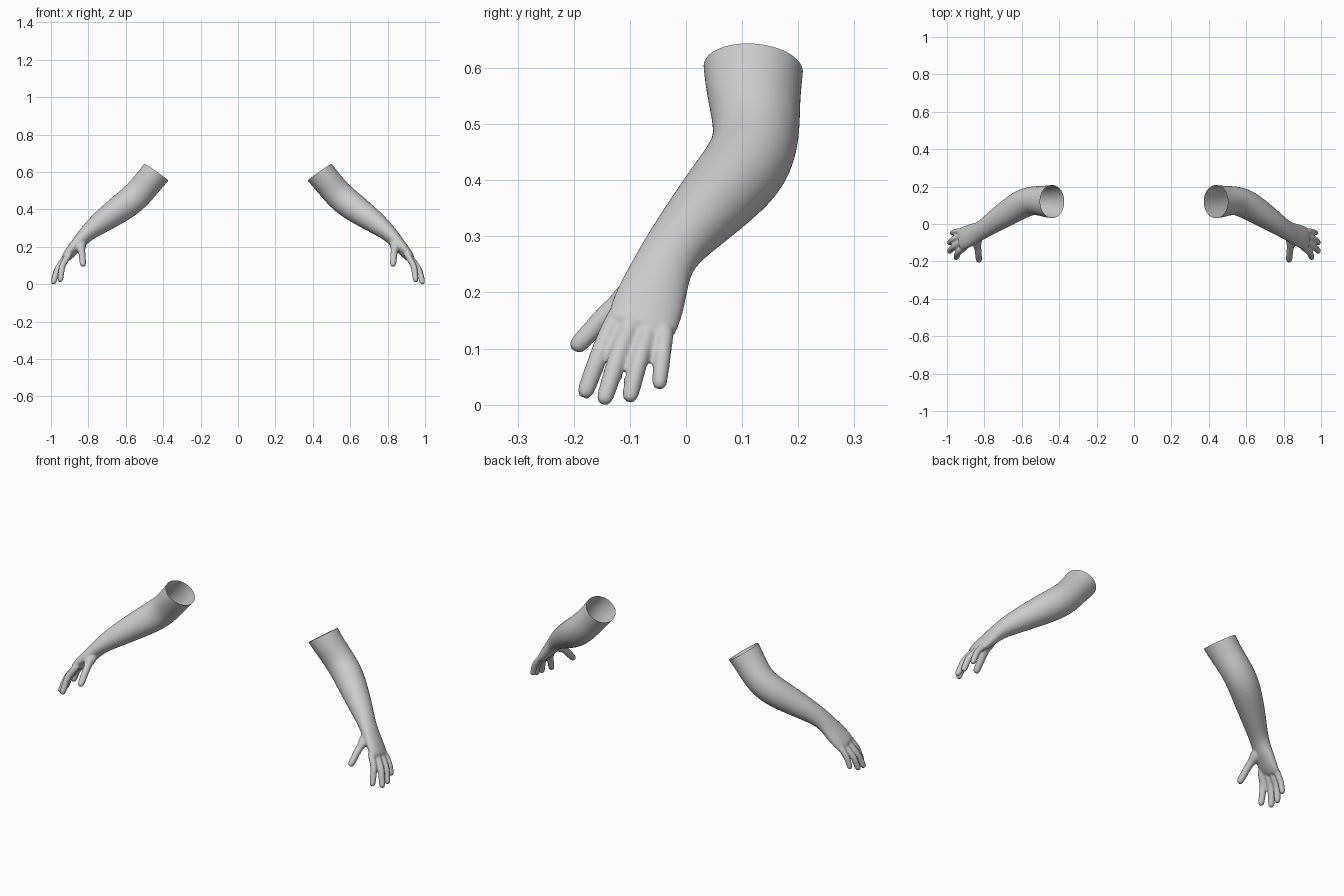
import bpy, bmesh, math
from mathutils import Vector

if "Cube" in bpy.data.objects:
    bpy.data.objects.remove(bpy.data.objects["Cube"])

skin = bpy.data.materials.new("plain grey")
skin.diffuse_color = (0.6, 0.6, 0.6, 1)
skin.use_nodes = True
skin.node_tree.nodes["Principled BSDF"].inputs["Base Color"].default_value = skin.diffuse_color
SIDES = 16


def loft(bm, rings):
    """Closed tube; each ring is (x, y, z, thickness radius, width radius)."""
    pts = [Vector(r[:3]) for r in rings]
    loops = []
    for i, r in enumerate(rings):
        t = (pts[min(i + 1, len(pts) - 1)] - pts[max(i - 1, 0)]).normalized()
        w = Vector((0, 1, -0.25))
        w = (w - t * w.dot(t)).normalized()
        n = t.cross(w)
        loops.append([bm.verts.new(pts[i]
                      + n * (r[3] * 1.025 * math.cos(a)) + w * (r[4] * 1.025 * math.sin(a)))
                      for a in (2 * math.pi * k / SIDES for k in range(SIDES))])
    for a, b in zip(loops, loops[1:]):
        for k in range(SIDES):
            j = (k + 1) % SIDES
            bm.faces.new((a[k], a[j], b[j], b[k]))
    bm.faces.new(loops[0][::-1])
    bm.faces.new(loops[-1])


def finger(bm, base, mid, tip, r):
    """Tapered finger with a rounded end."""
    a, b, c = Vector(base), Vector(mid), Vector(tip)
    d = (c - b).normalized()
    path = [(a, 1.15), (a.lerp(b, 0.5), 1.12), (b, 1.1), (b.lerp(c, 0.5), 1.05),
            (c, 1.0), (c + d * r * 0.6, 0.85), (c + d * r * 1.0, 0.45)]
    loft(bm, [(*p, r * s, r * s) for p, s in path])


bm = bmesh.new()
# upper arm, elbow, forearm, wrist and palm
loft(bm, [
    (0.375, 0.120, 0.685, 0.080, 0.094),
    (0.437, 0.120, 0.602, 0.079, 0.090),
    (0.482, 0.121, 0.548, 0.076, 0.082),
    (0.532, 0.128, 0.487, 0.077, 0.076),
    (0.592, 0.113, 0.434, 0.078, 0.078),
    (0.665, 0.067, 0.383, 0.070, 0.072),
    (0.745, 0.014, 0.326, 0.058, 0.060),
    (0.812, -0.032, 0.273, 0.042, 0.050),
    (0.850, -0.050, 0.228, 0.036, 0.056),
    (0.887, -0.066, 0.185, 0.031, 0.064),
    (0.920, -0.078, 0.148, 0.024, 0.063),
    (0.932, -0.083, 0.134, 0.016, 0.056),
])
# thumb and its fleshy root
finger(bm, (0.840, -0.060, 0.225), (0.835, -0.130, 0.178), (0.829, -0.190, 0.113), 0.017)
loft(bm, [(0.835, -0.045, 0.245, 0.020, 0.020), (0.840, -0.080, 0.215, 0.030, 0.028),
          (0.840, -0.110, 0.193, 0.024, 0.024), (0.837, -0.135, 0.175, 0.014, 0.014)])
# four fingers
finger(bm, (0.895, -0.118, 0.175), (0.940, -0.150, 0.105), (0.950, -0.178, 0.030), 0.0155)
finger(bm, (0.915, -0.095, 0.155), (0.965, -0.122, 0.088), (0.985, -0.144, 0.018), 0.0155)
finger(bm, (0.920, -0.064, 0.145), (0.970, -0.084, 0.082), (0.985, -0.099, 0.022), 0.0150)
finger(bm, (0.920, -0.036, 0.145), (0.958, -0.042, 0.092), (0.972, -0.047, 0.044), 0.0140)
bmesh.ops.recalc_face_normals(bm, faces=bm.faces)
mesh = bpy.data.meshes.new("arms")
bm.to_mesh(mesh)
bm.free()
arms = bpy.data.objects.new("arms", mesh)
bpy.context.collection.objects.link(arms)

# merge all parts into one smooth skin
sub = arms.modifiers.new("round", "SUBSURF")
sub.levels = sub.render_levels = 2
remesh = arms.modifiers.new("merge", "REMESH")
remesh.mode = "VOXEL"
remesh.voxel_size = 0.005
soft = arms.modifiers.new("soften", "SMOOTH")
soft.factor, soft.iterations = 0.5, 5
graph = bpy.context.evaluated_depsgraph_get()
merged = bpy.data.meshes.new_from_object(arms.evaluated_get(graph))
arms.modifiers.clear()

# cut the upper arm open, leaving a hollow shell
bm = bmesh.new()
bm.from_mesh(merged)
bmesh.ops.bisect_plane(bm, geom=bm.verts[:] + bm.edges[:] + bm.faces[:],
                       plane_co=(0.437, 0.12, 0.602), plane_no=(-0.57, 0.05, 0.82),
                       clear_outer=True)
for f in bm.faces:
    f.smooth = True
    f.material_index = 0
floor = min(v.co.z for v in bm.verts)
bmesh.ops.translate(bm, verts=bm.verts, vec=(0, 0, -floor))
bm.to_mesh(merged)
bm.free()
merged.materials.clear()
merged.materials.append(skin)
arms.data = merged

# opposite arm
arms.modifiers.new("mirror", "MIRROR").use_axis[0] = True
